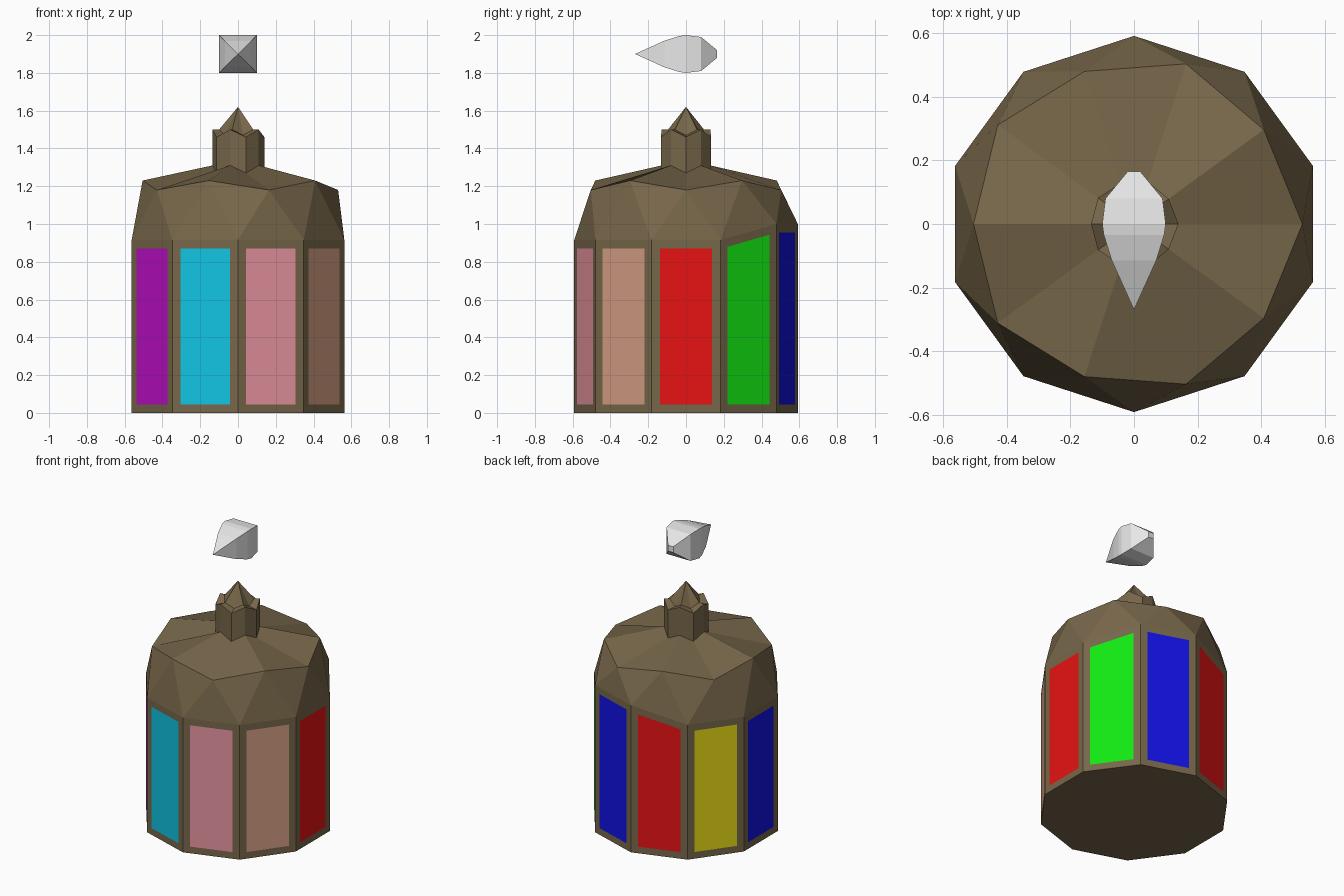
import bpy, bmesh
from math import cos, sin, radians

if "Cube" in bpy.data.objects:
    bpy.data.objects.remove(bpy.data.objects["Cube"])

SIDES = 10


def material(name, r, g, b):
    m = bpy.data.materials.new(name)
    m.use_nodes = True
    m.diffuse_color = (r, g, b, 1)
    bsdf = m.node_tree.nodes["Principled BSDF"]
    bsdf.inputs["Base Color"].default_value = (r, g, b, 1)
    bsdf.inputs["Roughness"].default_value = 0.7
    return m


bronze = material("bronze", 0.185, 0.135, 0.068)
crystal = material("pale_crystal", 0.8, 0.8, 0.8)
panel_colours = {
    "red": material("red", 0.8, 0.006, 0.006),
    "green": material("green", 0.006, 0.8, 0.006),
    "blue": material("blue", 0.006, 0.006, 0.8),
    "yellow": material("yellow", 0.8, 0.7, 0.008),
    "purple": material("purple", 0.51, 0.005, 0.565),
    "cyan": material("cyan", 0.006, 0.55, 0.77),
    "pink": material("pink", 0.8, 0.296, 0.352),
    "peach": material("peach", 0.66, 0.34, 0.23),
}
# panel order, anticlockwise from the +x side
order = ["red", "green", "blue", "red", "yellow",
         "blue", "purple", "cyan", "pink", "peach"]


def finish(bm, name, mats):
    bmesh.ops.recalc_face_normals(bm, faces=bm.faces)
    mesh = bpy.data.meshes.new(name)
    bm.to_mesh(mesh)
    bm.free()
    for m in mats:
        mesh.materials.append(m)
    obj = bpy.data.objects.new(name, mesh)
    bpy.context.collection.objects.link(obj)
    return obj


def ring(bm, radius, height, turn=0):
    """Ten points; radius and height are functions of the index."""
    points = []
    for k in range(SIDES):
        a = radians(36 * k + turn)
        points.append(bm.verts.new((radius(k) * cos(a), radius(k) * sin(a), height(k))))
    return points


def zigzag(even, odd):
    return lambda k: odd if k % 2 else even


def bridge(bm, low, high):
    return [bm.faces.new((low[k - 1], low[k], high[k], high[k - 1]))
            for k in range(SIDES)]


# Lantern body: walls, faceted shoulder, roof, neck and pointed cap
bm = bmesh.new()
base = ring(bm, lambda k: 0.592, lambda k: 0, 18)
wall_top = ring(bm, lambda k: 0.592, lambda k: 1.0 if k in (1, 2) else 0.915, 18)
eave = ring(bm, zigzag(0.53, 0.505), zigzag(1.18, 1.23))
neck_low = ring(bm, zigzag(0.14, 0.135), zigzag(1.27, 1.31))
neck_top = ring(bm, zigzag(0.14, 0.135), zigzag(1.46, 1.5))
cap = ring(bm, zigzag(0.085, 0.1), zigzag(1.47, 1.5))
tip = bm.verts.new((0, 0, 1.62))

bm.faces.new(base)
walls = bridge(bm, base, wall_top)
for k in range(SIDES):
    bm.faces.new((wall_top[k - 1], wall_top[k], eave[k]))
    bm.faces.new((eave[k - 1], wall_top[k - 1], eave[k]))
    bm.faces.new((cap[k - 1], cap[k], tip))
for low, high in ((eave, neck_low), (neck_low, neck_top), (neck_top, cap)):
    bridge(bm, low, high)

# Coloured panels inset into the walls
bmesh.ops.recalc_face_normals(bm, faces=bm.faces)
bmesh.ops.inset_individual(bm, faces=walls, thickness=0.045, use_even_offset=True)
names = list(panel_colours)
for face, colour in zip(walls, order):
    face.material_index = 1 + names.index(colour)
finish(bm, "lantern_body", [bronze] + list(panel_colours.values()))

# Floating crystal: square sections along y, pointed at the front
bm = bmesh.new()
point = bm.verts.new((0, -0.27, 1.9))
sections = []
for y, half in ((-0.115, 0.07), (-0.035, 0.095), (0, 0.1), (0.08, 0.09), (0.165, 0.02)):
    sections.append([bm.verts.new((sx * half, y, 1.9 + sz * half))
                     for sx, sz in ((-1, -1), (1, -1), (1, 1), (-1, 1))])
for k in range(4):
    bm.faces.new((point, sections[0][k - 1], sections[0][k]))
    for a, b in zip(sections, sections[1:]):
        bm.faces.new((a[k - 1], a[k], b[k], b[k - 1]))
bm.faces.new(sections[-1])
finish(bm, "floating_crystal", [crystal])
